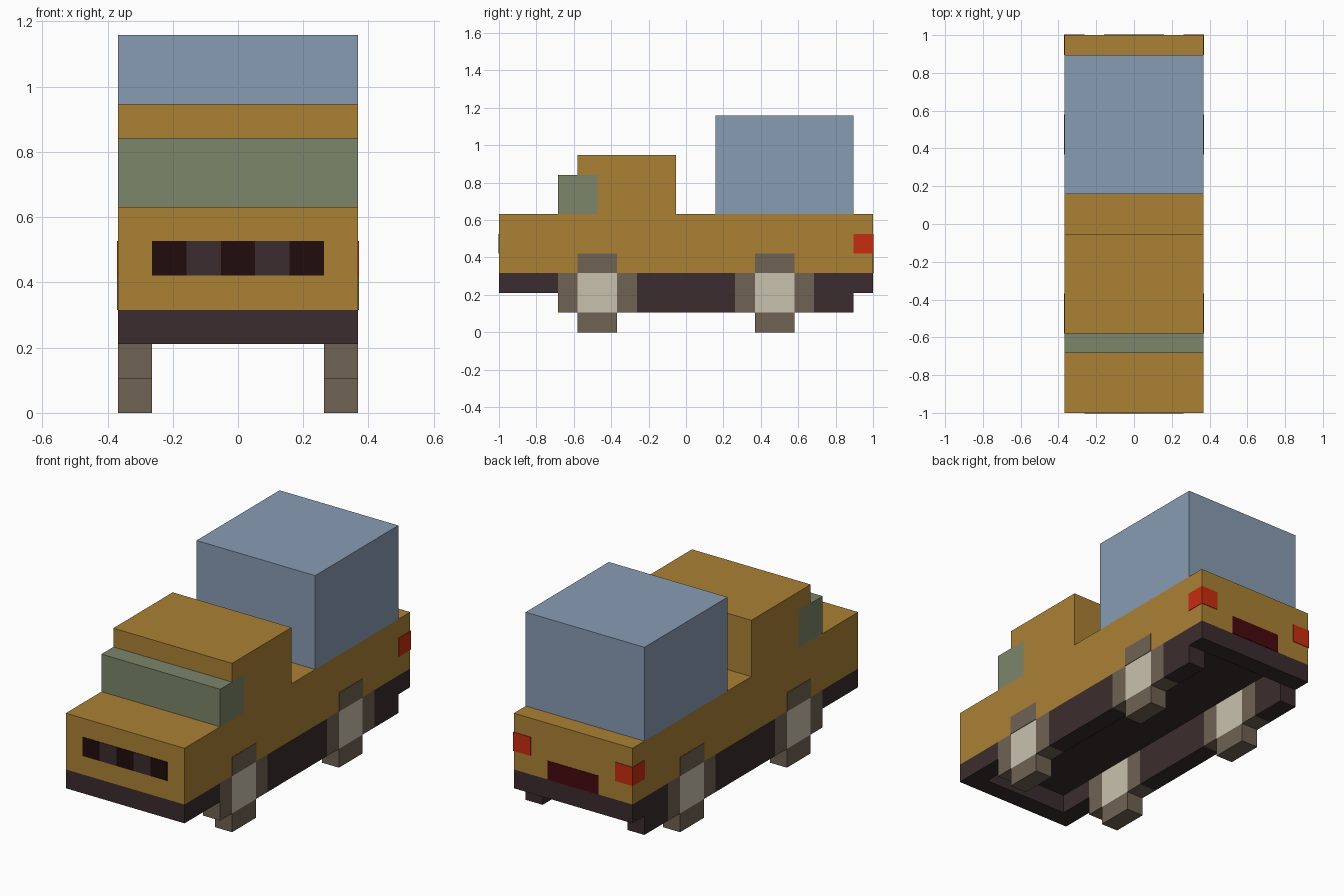
import bpy, bmesh

if "Cube" in bpy.data.objects:
    bpy.data.objects.remove(bpy.data.objects["Cube"])

U = 2 / 19      # one block of the grid
T = 0.003       # thickness of painted plates


def material(name, hex_code):
    def lin(c):
        return c / 12.92 if c <= 0.04045 else ((c + 0.055) / 1.055) ** 2.4
    m = bpy.data.materials.new(name)
    m.diffuse_color = [lin(int(hex_code[i:i + 2], 16) / 255) for i in (0, 2, 4)] + [1]
    m.use_nodes = True
    m.node_tree.nodes["Principled BSDF"].inputs["Base Color"].default_value = m.diffuse_color
    return m


ORANGE = material("orange paint", "AB8135")
BLUE = material("blue cargo", "899CB4")
GREEN = material("green glass", "7C866A")
DARK = material("dark chassis", "3B2C2E")
TYRE = material("brown tyre", "6F6252")
HUB = material("cream hub", "C9C1AE")
RED = material("red lamp", "C62D10")
BLACK = material("black grille", "200C0C")
MAROON = material("maroon plate", "460910")


def prism(name, profile, x0, x1, *mats):
    """Extrude a side profile of (y, z) grid points from x0 to x1 (x in blocks from centre)."""
    bm = bmesh.new()
    face = bm.faces.new([bm.verts.new((x0 * U, y * U - 1, z * U)) for y, z in profile])
    ext = bmesh.ops.extrude_face_region(bm, geom=[face])["geom"]
    bmesh.ops.translate(bm, vec=((x1 - x0) * U, 0, 0),
                        verts=[g for g in ext if isinstance(g, bmesh.types.BMVert)])
    bmesh.ops.recalc_face_normals(bm, faces=bm.faces)
    if len(mats) > 1:                       # underside takes the second colour
        for f in bm.faces:
            f.material_index = int(f.normal.z < -0.9)
    me = bpy.data.meshes.new(name)
    bm.to_mesh(me)
    bm.free()
    for m in mats:
        me.materials.append(m)
    ob = bpy.data.objects.new(name, me)
    bpy.context.collection.objects.link(ob)
    return ob


def box(name, x, y, z, mat, mirror=False):
    ob = prism(name, [(y[0], z[0]), (y[1], z[0]), (y[1], z[1]), (y[0], z[1])], *x, mat)
    if mirror:
        ob.modifiers.new("mirror", "MIRROR")
    return ob


FULL = (-3.5, 3.5)
SIDE = (2.5, 3.5)
t = T / U

# Body with cab, notched for the windscreen; dark underside
prism("body", [(0, 3), (19, 3), (19, 6), (9, 6), (9, 9), (4, 9), (4, 8), (5, 8), (5, 6), (0, 6)],
      *FULL, ORANGE, DARK)
box("windscreen", FULL, (3, 5), (6, 8), GREEN)
box("cargo_box", FULL, (11, 18), (6, 11), BLUE)

# Chassis frame: end bars, side rails between the wheels, lower skirts
box("front_bar", FULL, (0, 1), (2, 3), DARK)
box("rear_bar", FULL, (18, 19), (2, 3), DARK)
box("front_rail", SIDE, (1, 3), (2, 3), DARK, True)
box("middle_skirt", SIDE, (7, 12), (1, 3), DARK, True)
box("rear_skirt", SIDE, (16, 18), (1, 3), DARK, True)

# Wheels: blocks around a hub, with the top painted on the body side
for end, j in (("front", 3), ("rear", 12)):
    box(end + "_tyre_bottom", SIDE, (j + 1, j + 3), (0, 1), TYRE, True)
    box(end + "_tyre_fore", SIDE, (j, j + 1), (1, 3), TYRE, True)
    box(end + "_tyre_aft", SIDE, (j + 3, j + 4), (1, 3), TYRE, True)
    box(end + "_hub", SIDE, (j + 1, j + 3), (1, 3), HUB, True)
    box(end + "_tyre_top", (3.5, 3.5 + t), (j + 1, j + 3), (3, 4), TYRE, True)

# Grille of alternating squares
for i in range(5):
    box("grille_square", (i - 2.5, i - 1.5), (-t, 0), (4, 5), DARK if i % 2 else BLACK)

# Tail lamps wrapping the corners, and rear plate
box("tail_lamp_back", (2.5, 3.5 + t), (19, 19 + t), (4, 5), RED, True)
box("tail_lamp_side", (3.5, 3.5 + t), (18, 19), (4, 5), RED, True)
box("rear_plate", (-1.5, 1.5), (19, 19 + t), (3, 4), MAROON)
